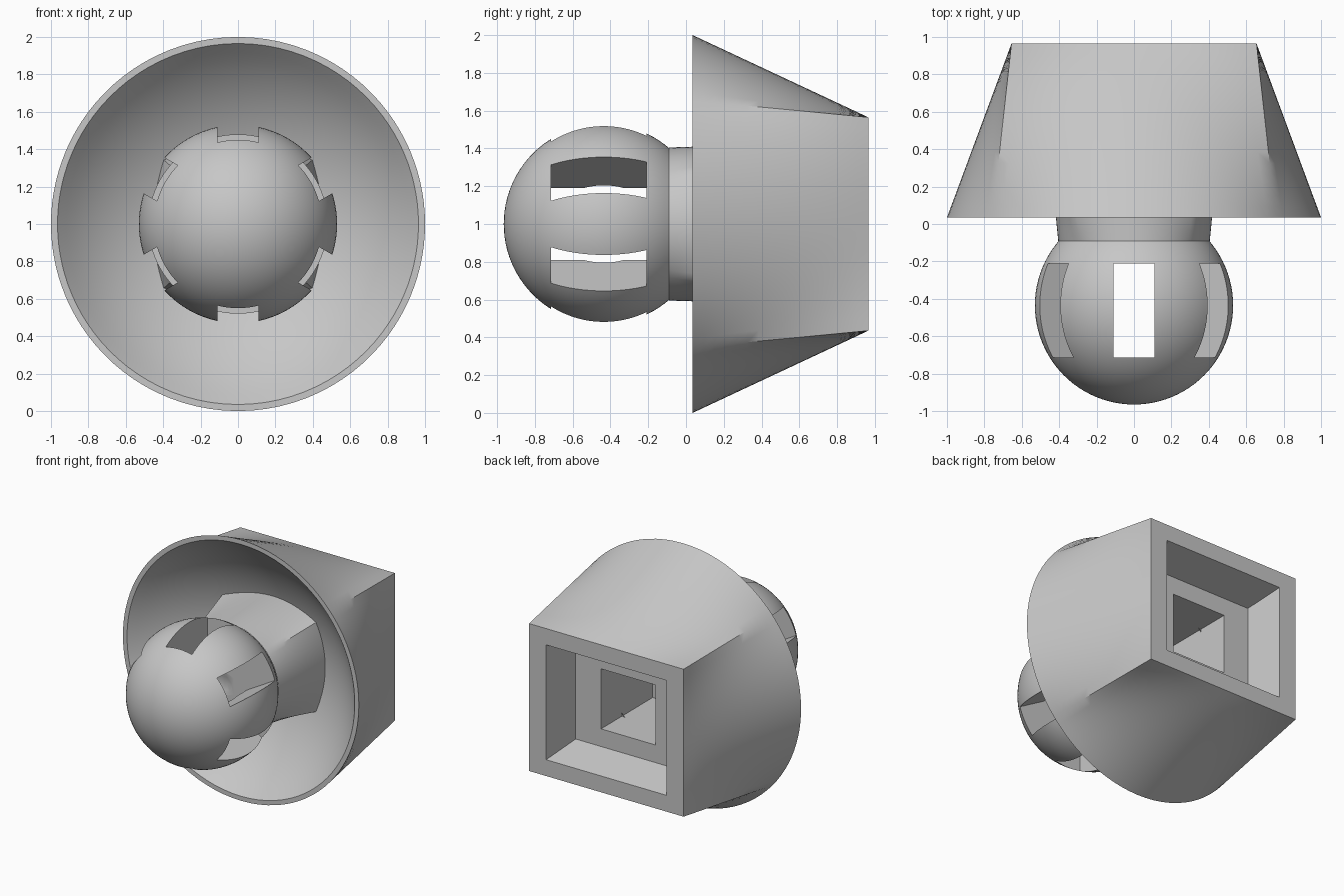
import bpy, bmesh
from math import tan, pi, radians, sqrt
from mathutils import Matrix, Vector

cube = bpy.data.objects.get("Cube")
if cube:
    bpy.data.objects.remove(cube, do_unlink=True)

# Single grey material
grey = bpy.data.materials.new("plain grey")
grey.use_nodes = True
colour = (0.57, 0.57, 0.57, 1)
grey.diffuse_color = colour
grey.node_tree.nodes["Principled BSDF"].inputs["Base Color"].default_value = colour

CZ = 1.0                      # height of the main axis
BACK = (0.655, 0.565)         # half size of the rear rectangle
STEPS = 24                    # segments on each side of the loft


def add_object(name, bm):
    bmesh.ops.recalc_face_normals(bm, faces=bm.faces)
    mesh = bpy.data.meshes.new(name)
    bm.to_mesh(mesh)
    bm.free()
    mesh.materials.append(grey)
    obj = bpy.data.objects.new(name, mesh)
    bpy.context.collection.objects.link(obj)
    return obj


def smooth(obj):
    bpy.ops.object.select_all(action='DESELECT')
    obj.select_set(True)
    bpy.context.view_layer.objects.active = obj
    bpy.ops.object.shade_smooth_by_angle(angle=radians(30))


# Outline of a unit square, spaced evenly by angle and starting at a corner
outline = []
for side in range(4):
    for i in range(STEPS):
        p = Vector((tan(pi / 4 * (2 * i / STEPS - 1)), -1))
        outline.append(Matrix.Rotation(side * pi / 2, 2) @ p)


def rect(y, hx, hz):
    return [Vector((p.x * hx, y, CZ + p.y * hz)) for p in outline]


def circle(y, r):
    points = []
    for p in outline:
        d = Vector((p.x * BACK[0], p.y * BACK[1])).normalized() * r
        points.append(Vector((d.x, y, CZ + d.y)))
    return points


def loft(a, b, rows):
    """Rings blending from a towards b, without b itself."""
    return [[p.lerp(q, k / rows) for p, q in zip(a, b)] for k in range(rows)]


def skin(bm, rings, cap_last=False):
    loops = [[bm.verts.new(p) for p in ring] for ring in rings]
    n = len(outline)
    for a, b in zip(loops, loops[1:]):
        for i in range(n):
            j = (i + 1) % n
            bm.faces.new((a[i], a[j], b[j], b[i]))
    if cap_last:
        bm.faces.new(loops[-1])


# Housing: dish, rim, round-to-rectangular shell, rear recess and tunnel
RIM_Y, BACK_Y = 0.035, 0.965
DISH_C, DISH_R = -0.744, 1.238
rings = []
for k in range(15):
    r = 0.3 + (0.965 - 0.3) * k / 14
    y = RIM_Y if k == 14 else DISH_C + sqrt(DISH_R ** 2 - r ** 2)
    rings.append(circle(y, r))
rings += loft(circle(RIM_Y, 1.0), rect(BACK_Y, *BACK), 16)
rings += [rect(BACK_Y, *BACK),
          rect(BACK_Y, 0.51, 0.44),
          rect(0.70, 0.445, 0.365),
          rect(0.70, 0.23, 0.23),
          rect(0.09, 0.22, 0.22)]
bm = bmesh.new()
skin(bm, rings, cap_last=True)
smooth(add_object("housing", bm))

# Neck: round at the ball, blending towards a rectangle inside the dish
NECK_Y = -0.09
bm = bmesh.new()
skin(bm, loft(circle(NECK_Y, 0.405), rect(BACK_Y, 0.51, 0.44), 20)[:12])
smooth(add_object("neck", bm))

# Ball, cut flat where it meets the neck
centre = Vector((0, -0.435, CZ))
bm = bmesh.new()
bmesh.ops.create_uvsphere(bm, u_segments=96, v_segments=48, radius=0.53,
                          matrix=Matrix.Translation(centre) @ Matrix.Rotation(pi / 2, 4, 'X'))
cut = bmesh.ops.bisect_plane(bm, geom=bm.verts[:] + bm.edges[:] + bm.faces[:],
                             plane_co=(0, NECK_Y, 0), plane_no=(0, 1, 0), clear_outer=True)
bmesh.ops.edgeloop_fill(bm, edges=[e for e in cut["geom_cut"] if isinstance(e, bmesh.types.BMEdge)])
ball = add_object("ball", bm)

# Three crossing slots and a small round cavity at the middle
cutters = []
for k in range(3):
    bm = bmesh.new()
    place = (Matrix.Translation((0, -0.4625, CZ)) @ Matrix.Rotation(radians(30 + 60 * k), 4, 'Y')
             @ Matrix.Diagonal((1.3, 0.505, 0.22, 1)))
    bmesh.ops.create_cube(bm, size=1, matrix=place)
    cutters.append(add_object("slot_cutter", bm))
bm = bmesh.new()
bmesh.ops.create_uvsphere(bm, u_segments=32, v_segments=16, radius=0.245,
                          matrix=Matrix.Translation(centre))
cutters.append(add_object("cavity_cutter", bm))

for cutter in cutters:
    cutter.hide_render = True
    mod = ball.modifiers.new("cut", 'BOOLEAN')
    mod.operation = 'DIFFERENCE'
    mod.solver = 'EXACT'
    mod.object = cutter
bpy.context.view_layer.update()
result = bpy.data.meshes.new_from_object(ball.evaluated_get(bpy.context.evaluated_depsgraph_get()))
ball.modifiers.clear()
ball.data = result
for cutter in cutters:
    bpy.data.objects.remove(cutter, do_unlink=True)
smooth(ball)
